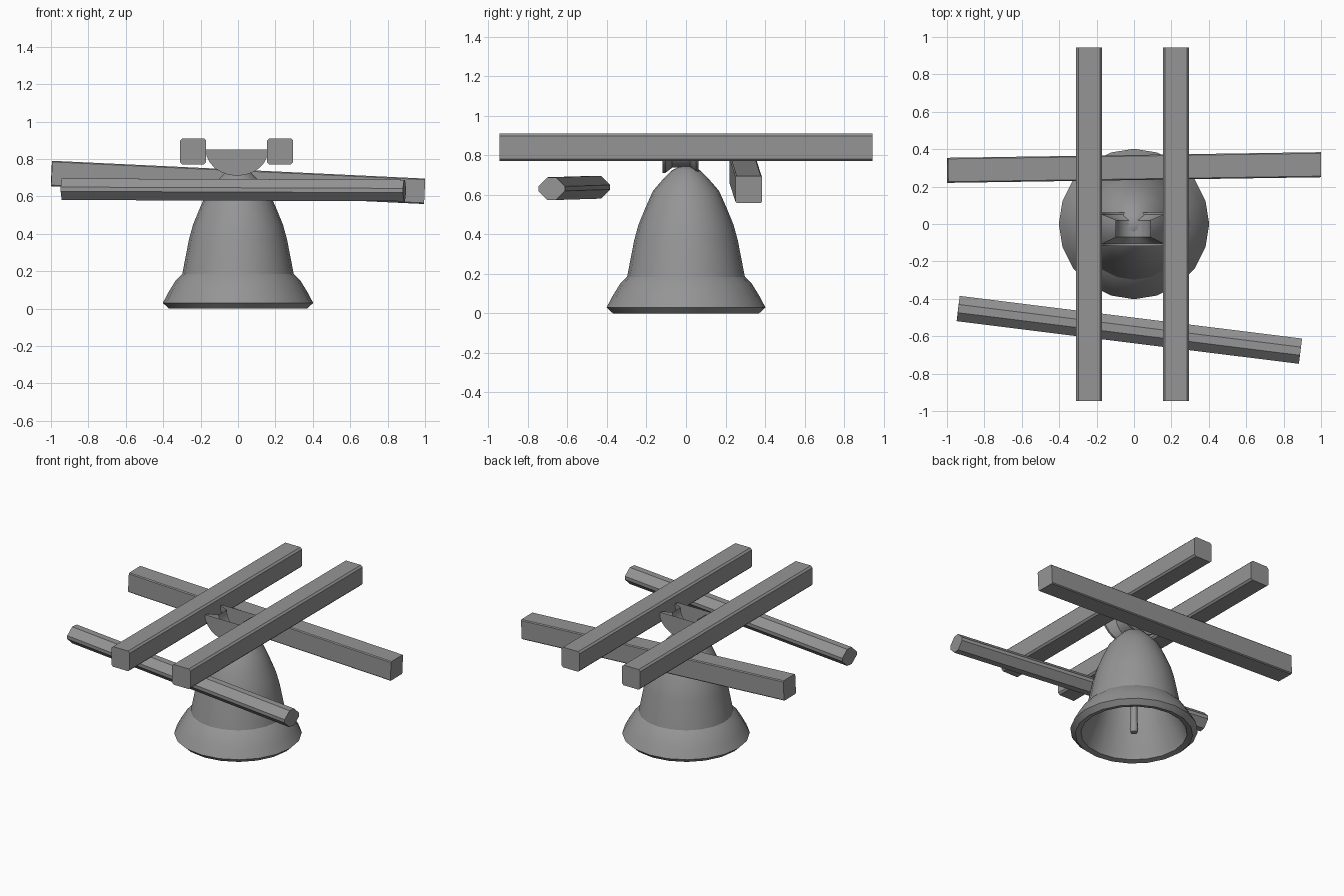
import bpy, bmesh, math
from mathutils import Vector, Matrix

if "Cube" in bpy.data.objects:
    bpy.data.objects.remove(bpy.data.objects["Cube"])

grey = bpy.data.materials.new("iron grey")
grey.diffuse_color = (0.3, 0.3, 0.3, 1)
grey.use_nodes = True
grey.node_tree.nodes["Principled BSDF"].inputs["Base Color"].default_value = grey.diffuse_color


def finish(name, bm, smooth=None):
    bmesh.ops.recalc_face_normals(bm, faces=bm.faces)
    me = bpy.data.meshes.new(name)
    bm.to_mesh(me)
    bm.free()
    me.materials.append(grey)
    ob = bpy.data.objects.new(name, me)
    bpy.context.collection.objects.link(ob)
    if smooth:
        bpy.ops.object.select_all(action='DESELECT')
        ob.select_set(True)
        bpy.context.view_layer.objects.active = ob
        bpy.ops.object.shade_smooth_by_angle(angle=math.radians(smooth))
    return ob


def beam(name, a, b, w, h, bevel):
    """Chamfered timber running between two points."""
    a, b = Vector(a), Vector(b)
    d = (b - a).normalized()
    side = Vector((0, 0, 1)).cross(d).normalized()
    up = d.cross(side)
    u, v = w / 2, h / 2
    outline = [(u, v - bevel), (u - bevel, v), (bevel - u, v), (-u, v - bevel),
               (-u, bevel - v), (bevel - u, -v), (u - bevel, -v), (u, bevel - v)]
    bm = bmesh.new()
    ends = [[bm.verts.new(p + side * s + up * t) for s, t in outline] for p in (a, b)]
    for i in range(8):
        j = (i + 1) % 8
        bm.faces.new((ends[0][i], ends[0][j], ends[1][j], ends[1][i]))
    for e in ends:
        bm.faces.new(e)
    finish(name, bm)


def lathe(name, profile, steps, smooth):
    """Revolve (radius, height) points around z."""
    bm = bmesh.new()
    vs = [bm.verts.new((r, 0, z)) for r, z in profile]
    es = [bm.edges.new(p) for p in zip(vs, vs[1:])]
    bmesh.ops.spin(bm, geom=vs + es, axis=(0, 0, 1), cent=(0, 0, 0),
                   angle=math.tau, steps=steps)
    bmesh.ops.remove_doubles(bm, verts=bm.verts, dist=0.0005)
    finish(name, bm, smooth)


# Timber frame
for side, x in (("left", -0.24), ("right", 0.225)):
    beam(side + "_top_beam", (x, -0.945, 0.84), (x, 0.945, 0.84), 0.14, 0.14, 0.012)
beam("back_cross_beam", (-0.997, 0.287, 0.722), (0.997, 0.317, 0.627), 0.134, 0.136, 0.006)
beam("front_cross_beam", (-0.94, -0.452, 0.638), (0.89, -0.68, 0.631), 0.136, 0.115, 0.046)

# Bell shell, outer wall then inner wall
lathe("bell", [(0, 0.745), (0.03, 0.742), (0.07, 0.725), (0.115, 0.68), (0.167, 0.62),
               (0.207, 0.53), (0.24, 0.45), (0.262, 0.37), (0.298, 0.185), (0.333, 0.15),
               (0.37, 0.09), (0.402, 0.03), (0.37, 0), (0.335, 0.008), (0.325, 0.04),
               (0.25, 0.2), (0.22, 0.38), (0.16, 0.55), (0.08, 0.66), (0, 0.68)], 20, 32)

# Clapper
lathe("clapper", [(0, 0.68), (0.018, 0.68), (0.022, 0.1), (0.027, 0.04),
                  (0.022, 0.012), (0, 0.004)], 10, 40)

# Half spool yoke, open on top: (y, half width, depth) rings
rings = [(-0.118, 0.168, 0.14), (-0.105, 0.168, 0.14), (-0.07, 0.095, 0.113),
         (0.02, 0.095, 0.113), (0.05, 0.168, 0.14), (0.062, 0.168, 0.14)]
bm = bmesh.new()
rows = []
for y, w, h in rings:
    rows.append([bm.verts.new((-0.005 + w * math.cos(t), y, 0.85 - h * math.sin(t)))
                 for t in (math.pi * i / 12 for i in range(13))])
for r, s in zip(rows, rows[1:]):
    for i in range(12):
        bm.faces.new((r[i], r[i + 1], s[i + 1], s[i]))
bm.faces.new(rows[0])
bm.faces.new(rows[-1])
finish("yoke", bm, 32)
